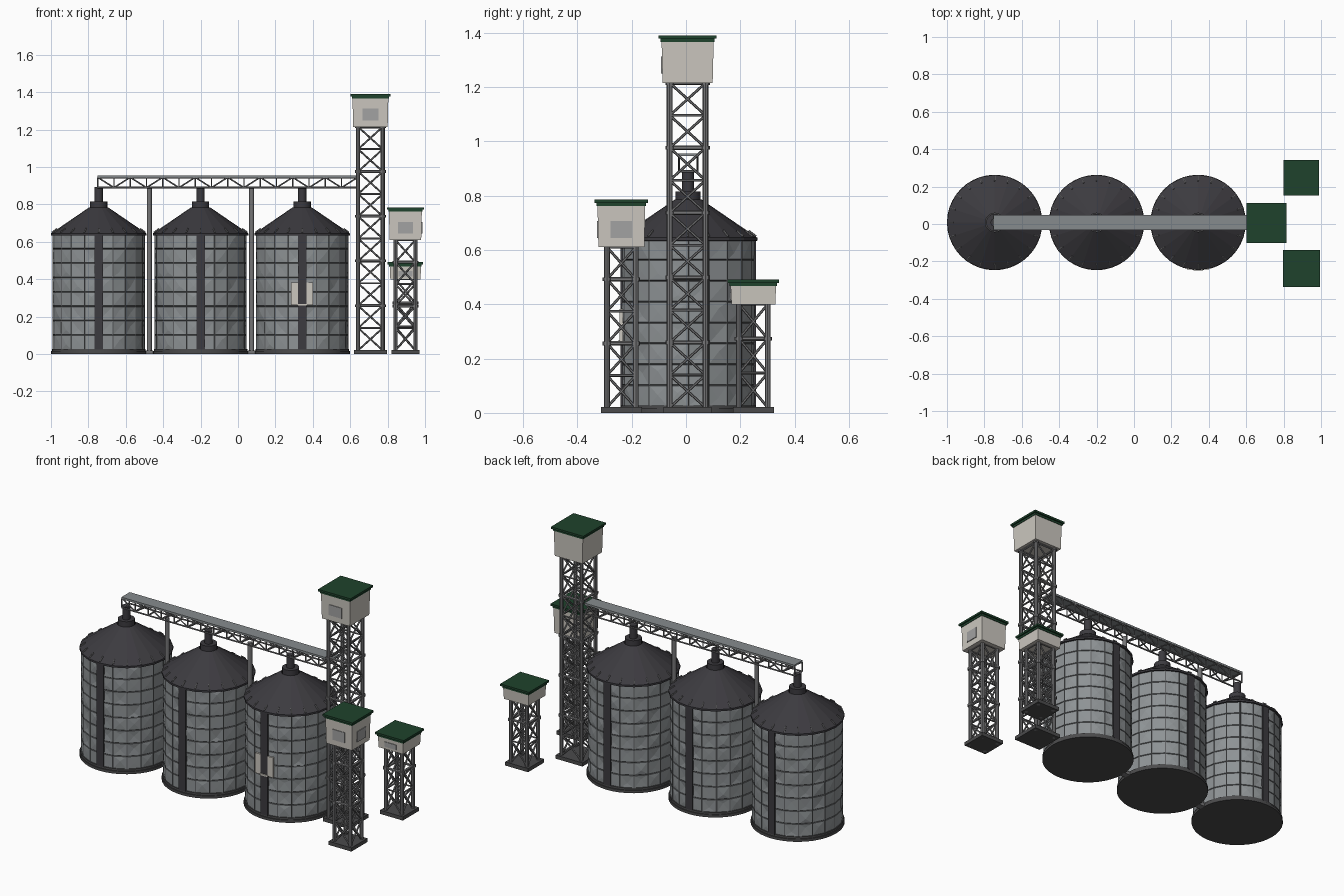
import bpy, bmesh, math, random
from mathutils import Vector, Matrix

random.seed(4)
cube = bpy.data.objects.get("Cube")
if cube:
    bpy.data.objects.remove(cube, do_unlink=True)


def material(name, *rgb):
    m = bpy.data.materials.new(name)
    m.use_nodes = True
    m.diffuse_color = (*rgb, 1)
    bsdf = next(n for n in m.node_tree.nodes if n.type == 'BSDF_PRINCIPLED')
    bsdf.inputs["Base Color"].default_value = (*rgb, 1)
    return m


PANEL = material("galvanised panel", 0.27, 0.29, 0.30)
SEAM = material("panel seam", 0.12, 0.125, 0.13)
CHARCOAL = material("charcoal roof", 0.045, 0.043, 0.05)
BASE = material("dark base", 0.07, 0.07, 0.072)
STEEL = material("grey steel", 0.18, 0.18, 0.185)
DECK = material("deck grey", 0.24, 0.26, 0.27)
WALL = material("off white wall", 0.60, 0.57, 0.52)
WINDOW = material("window grey", 0.36, 0.36, 0.36)
GREEN = material("dark green", 0.013, 0.055, 0.025)


def finish(name, bm, *mats, smooth=False):
    bmesh.ops.recalc_face_normals(bm, faces=bm.faces)
    mesh = bpy.data.meshes.new(name)
    bm.to_mesh(mesh)
    bm.free()
    for m in mats:
        mesh.materials.append(m)
    ob = bpy.data.objects.new(name, mesh)
    bpy.context.collection.objects.link(ob)
    if smooth:
        bpy.ops.object.select_all(action='DESELECT')
        ob.select_set(True)
        bpy.context.view_layer.objects.active = ob
        bpy.ops.object.shade_smooth_by_angle(angle=math.radians(40))
    return ob


def bar(bm, p, q, r, sides=6):
    p, q = Vector(p), Vector(q)
    d = q - p
    mat = Matrix.Translation((p + q) / 2) @ d.to_track_quat('Z', 'Y').to_matrix().to_4x4()
    bmesh.ops.create_cone(bm, cap_ends=True, segments=sides, radius1=r, radius2=r,
                          depth=d.length, matrix=mat)


def box(bm, centre, size):
    mat = Matrix.Translation(centre) @ Matrix.Diagonal((*size, 1))
    return bmesh.ops.create_cube(bm, size=1, matrix=mat)["verts"]


def lathe(bm, profile, sides):
    def ring(r, z):
        return [bm.verts.new((r * math.cos(a), r * math.sin(a), z))
                for a in (2 * math.pi * i / sides for i in range(sides))]
    rings = [ring(r, z) for r, z in profile]
    faces = []
    for a, b in zip(rings, rings[1:]):
        for i in range(sides):
            j = (i + 1) % sides
            faces.append(bm.faces.new((a[i], a[j], b[j], b[i])))
    return rings, faces


COLS, ROWS = 20, 8
EAVE, FLOOR, RADIUS, MID_Y = 0.64, 0.025, 0.243, 0.008


def silo_parts():
    # Wall of dented panels between narrow seams
    bm = bmesh.new()
    step = (EAVE - FLOOR) / ROWS
    _, cells = lathe(bm, [(RADIUS, FLOOR + step * i) for i in range(ROWS + 1)], COLS)
    bmesh.ops.recalc_face_normals(bm, faces=cells)
    rim = bmesh.ops.inset_individual(bm, faces=cells, thickness=0.004, depth=0.003)["faces"]
    for f in rim:
        f.material_index = 1
    for v in bmesh.ops.poke(bm, faces=cells)["verts"]:
        out = Vector((v.co.x, v.co.y, 0)).normalized()
        v.co += out * random.uniform(-0.005, 0.005)
        v.co.z += random.uniform(-0.015, 0.015)
    parts = [finish("silo_wall", bm, PANEL, SEAM)]

    # Upright seams around the wall
    bm = bmesh.new()
    for i in range(COLS):
        a = 2 * math.pi * i / COLS
        x, y = RADIUS * math.cos(a), RADIUS * math.sin(a)
        bar(bm, (x, y, FLOOR), (x, y, EAVE), 0.004)
    parts.append(finish("silo_uprights", bm, SEAM))

    # Cone roof with neck and outlet pipe
    bm = bmesh.new()
    lathe(bm, [(0.24, 0.632), (0.255, 0.634), (0.255, 0.645), (0.05, 0.785)], COLS)
    parts.append(finish("silo_roof", bm, CHARCOAL))
    bm = bmesh.new()
    bar(bm, (0, 0, 0.77), (0, 0, 0.815), 0.046, 20)
    bar(bm, (0, 0, 0.81), (0, 0, 0.892), 0.022, 16)
    parts.append(finish("silo_neck", bm, CHARCOAL, smooth=True))

    # Roof lugs near the eave
    bm = bmesh.new()
    for i in range(COLS):
        a = 2 * math.pi * i / COLS
        c, s = math.cos(a), math.sin(a)
        bar(bm, (0.25 * c, 0.25 * s, 0.65), (0.222 * c, 0.222 * s, 0.671), 0.004)
    parts.append(finish("roof_lugs", bm, STEEL))

    # Dark vertical strips front and back
    bm = bmesh.new()
    for side in (-1, 1):
        box(bm, (0, side * 0.243, 0.332), (0.046, 0.014, 0.615))
    parts.append(finish("wall_strips", bm, CHARCOAL))

    # Round foundation
    bm = bmesh.new()
    bar(bm, (0, 0, 0), (0, 0, 0.016), 0.255, 40)
    bar(bm, (0, 0, 0.016), (0, 0, 0.028), 0.25, 40)
    parts.append(finish("silo_base", bm, BASE, smooth=True))
    return parts


first = silo_parts()
for x in (-0.2, 0.343):
    for part in first:
        twin = part.copy()
        twin.location = (x, MID_Y, 0)
        bpy.context.collection.objects.link(twin)
for part in first:
    part.location = (-0.745, MID_Y, 0)

# Open hatch on one silo
bm = bmesh.new()
for side in (-1, 1):
    box(bm, (0.343 + side * 0.041, MID_Y - 0.246, 0.322), (0.036, 0.012, 0.12))
box(bm, (0.343, MID_Y - 0.252, 0.264), (0.05, 0.008, 0.01))
finish("silo_hatch", bm, WALL)

# Conveyor bridge: deck, chords and zigzag bracing
X0, X1, LOW, HIGH, HALF = -0.75, 0.64, 0.89, 0.945, 0.034
bm = bmesh.new()
box(bm, ((X0 + X1) / 2, MID_Y, 0.95), (X1 - X0, 0.078, 0.01))
finish("bridge_deck", bm, DECK)
bm = bmesh.new()
bays = 16
pitch = (X1 - X0) / bays
for y in (MID_Y - HALF, MID_Y + HALF):
    for z in (LOW, HIGH):
        bar(bm, (X0, y, z), (X1, y, z), 0.005)
    for i in range(bays):
        xa, xb = X0 + i * pitch, X0 + (i + 1) * pitch
        za, zb = (LOW, HIGH) if i % 2 else (HIGH, LOW)
        bar(bm, (xa, y, za), (xb, y, zb), 0.004)
        bar(bm, (xa, y, LOW), (xa, y, HIGH), 0.004)
for i in range(bays + 1):
    x = X0 + i * pitch
    bar(bm, (x, MID_Y - HALF, LOW), (x, MID_Y + HALF, LOW), 0.005)
finish("bridge_truss", bm, STEEL)

# Bridge pillars between the silos
bm = bmesh.new()
for x in (-0.474, 0.073):
    bar(bm, (x, MID_Y, 0), (x, MID_Y, LOW), 0.013, 12)
    box(bm, (x, MID_Y, 0.01), (0.04, 0.04, 0.02))
finish("bridge_pillars", bm, STEEL, smooth=True)


def tower(name, x, y, half, cabin, bottom, top, sections, windows):
    # Legs, collars and crossed bracing
    bm = bmesh.new()
    h = half - 0.01
    corners = [(x - h, y - h), (x + h, y - h), (x + h, y + h), (x - h, y + h)]
    step = (bottom - 0.02) / sections
    for i, a in enumerate(corners):
        b = corners[(i + 1) % 4]
        bar(bm, (*a, 0), (*a, bottom), 0.011, 8)
        for s in range(sections):
            z0, z1 = 0.02 + s * step, 0.02 + (s + 1) * step
            bar(bm, (*a, z0), (*b, z1), 0.005)
            bar(bm, (*b, z0), (*a, z1), 0.005)
            major = s % 2 == 1
            bar(bm, (*a, z1), (*b, z1), 0.008 if major else 0.005)
            if major:
                bar(bm, (*a, z1 - 0.007), (*a, z1 + 0.007), 0.016, 8)
    finish(name + "_frame", bm, STEEL, smooth=True)

    bm = bmesh.new()
    box(bm, (x, y, 0.011), (2 * half + 0.025, 2 * half + 0.025, 0.022))
    finish(name + "_base", bm, BASE)

    # Cabin, slightly narrower at the bottom
    bm = bmesh.new()
    mid, tall = (bottom + top) / 2, top - bottom
    for v in box(bm, (x, y, mid), (2 * cabin, 2 * cabin, tall)):
        if v.co.z < mid:
            v.co.x = x + (v.co.x - x) * 0.96
            v.co.y = y + (v.co.y - y) * 0.96
    finish(name + "_cabin", bm, WALL)

    # Overhanging roof slab
    bm = bmesh.new()
    box(bm, (x, y, top + 0.001), (2 * cabin + 0.006, 2 * cabin + 0.006, 0.014))
    box(bm, (x, y, top + 0.012), (2 * cabin + 0.022, 2 * cabin + 0.022, 0.012))
    finish(name + "_roof", bm, GREEN)

    # Window plates
    bm = bmesh.new()
    for dx, dy in windows:
        size = (0.008 if dx else 0.9 * cabin, 0.008 if dy else 0.9 * cabin, 0.4 * tall)
        reach = cabin * 0.98
        box(bm, (x + dx * reach, y + dy * reach, mid - 0.08 * tall), size)
    finish(name + "_windows", bm, WINDOW)


FRONT, SIDE = (0, -1), (1, 0)
tower("main_tower", 0.708, 0.006, 0.076, 0.096, 1.215, 1.372, 10, [FRONT])
tower("front_tower", 0.895, -0.238, 0.063, 0.088, 0.61, 0.767, 5, [FRONT, SIDE])
tower("rear_tower", 0.895, 0.248, 0.063, 0.084, 0.40, 0.473, 3, [FRONT])
